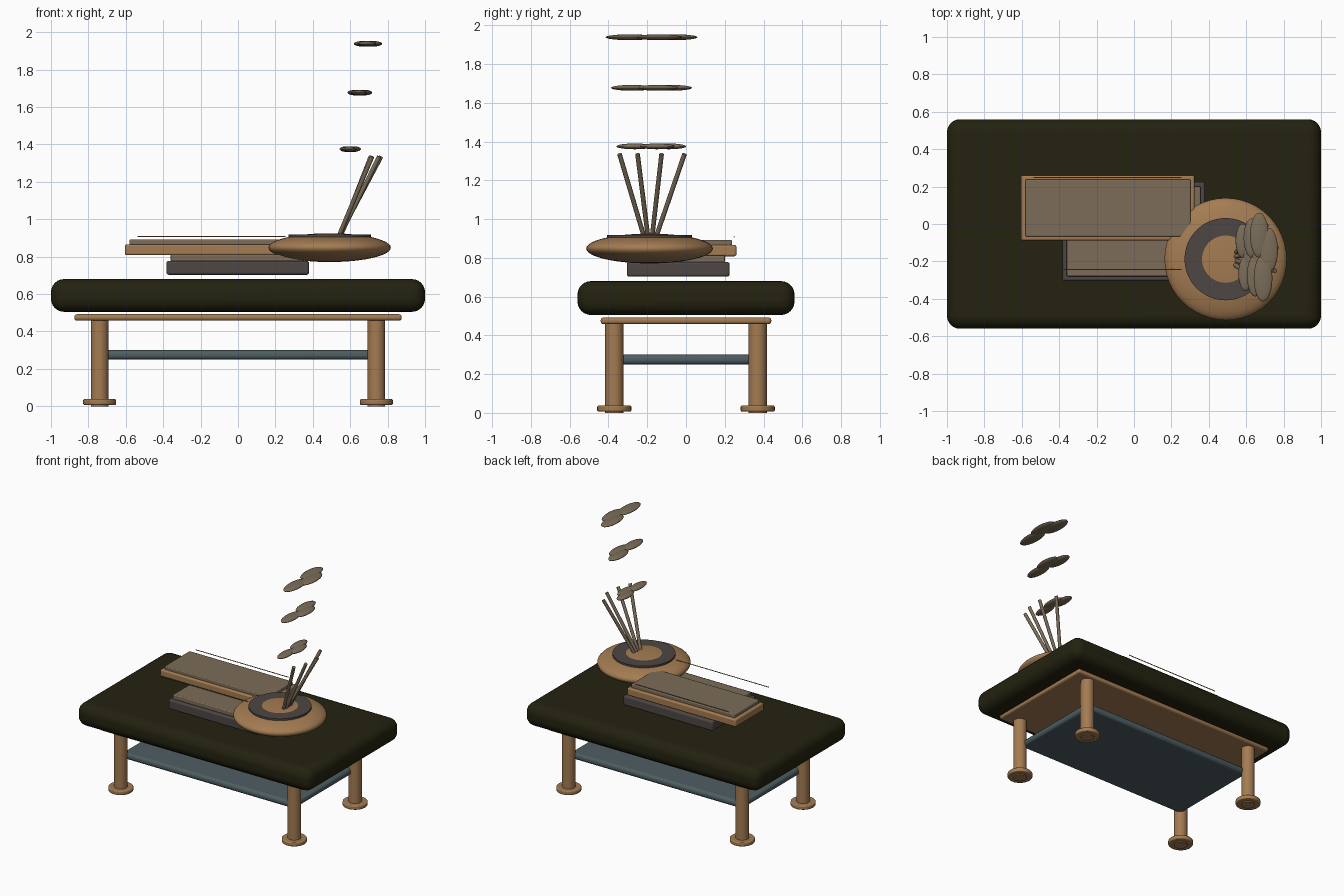
import bpy
import math
from mathutils import Vector

cube = bpy.data.objects.get("Cube")
if cube:
    bpy.data.objects.remove(cube, do_unlink=True)


def material(name, rgb):
    m = bpy.data.materials.new(name)
    m.use_nodes = True
    m.diffuse_color = (*rgb, 1)
    m.node_tree.nodes["Principled BSDF"].inputs["Base Color"].default_value = (*rgb, 1)
    return m


OLIVE = material("dark olive", (0.017, 0.016, 0.005))
WOOD = material("warm wood", (0.37, 0.20, 0.085))
CHAR = material("charcoal", (0.075, 0.061, 0.058))
TAN = material("dusty tan", (0.20, 0.152, 0.10))
SLATE = material("slate blue", (0.076, 0.112, 0.122))


def finish(name, mat, bevel=0, segments=3):
    o = bpy.context.object
    o.name = name
    o.data.materials.append(mat)
    bpy.ops.object.transform_apply(location=False, rotation=False, scale=True)
    if bevel:
        b = o.modifiers.new("Rounded edges", "BEVEL")
        b.width, b.segments = bevel, segments
        b.limit_method = "ANGLE"
    bpy.ops.object.shade_smooth_by_angle(angle=math.radians(40))
    return o


def box(name, mat, x, y, z, bevel, segments=3):
    """Box from (low, high) pairs on each axis."""
    bpy.ops.mesh.primitive_cube_add(size=1, location=[sum(p) / 2 for p in (x, y, z)])
    bpy.context.object.scale = [p[1] - p[0] for p in (x, y, z)]
    return finish(name, mat, bevel, segments)


def rod(name, mat, start, end, radius, sides=32, bevel=0):
    a, b = Vector(start), Vector(end)
    bpy.ops.mesh.primitive_cylinder_add(vertices=sides, radius=radius, depth=(b - a).length,
                                        location=(a + b) / 2)
    bpy.context.object.rotation_euler = (b - a).to_track_quat("Z", "Y").to_euler()
    return finish(name, mat, bevel)


def ellipsoid(name, mat, centre, radii, segments=48, rings=24):
    bpy.ops.mesh.primitive_uv_sphere_add(segments=segments, ring_count=rings, radius=1,
                                         location=centre)
    bpy.context.object.scale = radii
    return finish(name, mat)


# Table: cushioned top, apron and lower shelf
box("cushion_top", OLIVE, (-1, 1), (-0.56, 0.56), (0.505, 0.68), 0.07, 6)
box("apron", WOOD, (-0.875, 0.875), (-0.44, 0.44), (0.458, 0.492), 0.014)
box("shelf", SLATE, (-0.735, 0.735), (-0.365, 0.365), (0.25, 0.30), 0.02)

# Legs with disc feet
for fb, y in (("front", -0.37), ("back", 0.37)):
    for side, x in (("right", -0.74), ("left", 0.74)):
        rod(f"{fb}_{side}_leg", WOOD, (x, y, 0), (x, y, 0.49), 0.047)
        rod(f"{fb}_{side}_foot", WOOD, (x, y, 0.007), (x, y, 0.038), 0.088, 32, 0.007)

# Two stacked books, each a cover with a page block on top
box("lower_book_cover", CHAR, (-0.383, 0.38), (-0.305, 0.225), (0.703, 0.778), 0.012)
box("lower_book_pages", TAN, (-0.36, 0.355), (-0.28, 0.20), (0.775, 0.812), 0.006)
box("upper_book_cover", WOOD, (-0.605, 0.323), (-0.088, 0.26), (0.808, 0.866), 0.01)
box("upper_book_pages", TAN, (-0.58, 0.302), (-0.067, 0.238), (0.86, 0.892), 0.006)

# Thin trim strands floating over the books
for name, y in (("front_strand", -0.243), ("back_strand", 0.249)):
    rod(name, WOOD, (-0.537, y, 0.908), (0.254, y, 0.908), 0.003, 8)

# Shallow bowl, its domed top showing through a dark disc
ellipsoid("bowl", WOOD, (0.49, -0.188, 0.848), (0.327, 0.327, 0.077))
rod("bowl_ring", CHAR, (0.49, -0.188, 0.9), (0.49, -0.188, 0.919), 0.22, 48)

# Fan of leaning sticks
tips = ((0.717, -0.343), (0.755, -0.25), (0.765, -0.126), (0.71, -0.008))
for i, (x, y) in enumerate(tips):
    base = (0.535 + 0.005 * (i % 2), -0.214 + 0.019 * i, 0.9)
    rod(f"stick_{i + 1}", TAN, base, (x, y, 1.335), 0.012, 16)

# Three drifting puffs of smoke, each of overlapping flat lobes
lobes = ((-0.025, 0.125, 0.12), (0.025, 0.045, 0.12), (-0.005, -0.105, 0.125))
for i, (x, z, size) in enumerate(((0.60, 1.375, 0.76), (0.652, 1.677, 0.88), (0.695, 1.938, 1))):
    for j, (dx, dy, ry) in enumerate(lobes):
        ellipsoid(f"smoke_{i + 1}_lobe_{j + 1}", TAN,
                  (x + dx * size, -0.185 + dy * size, z),
                  (0.05 * size, ry * size, 0.015), 24, 12)
